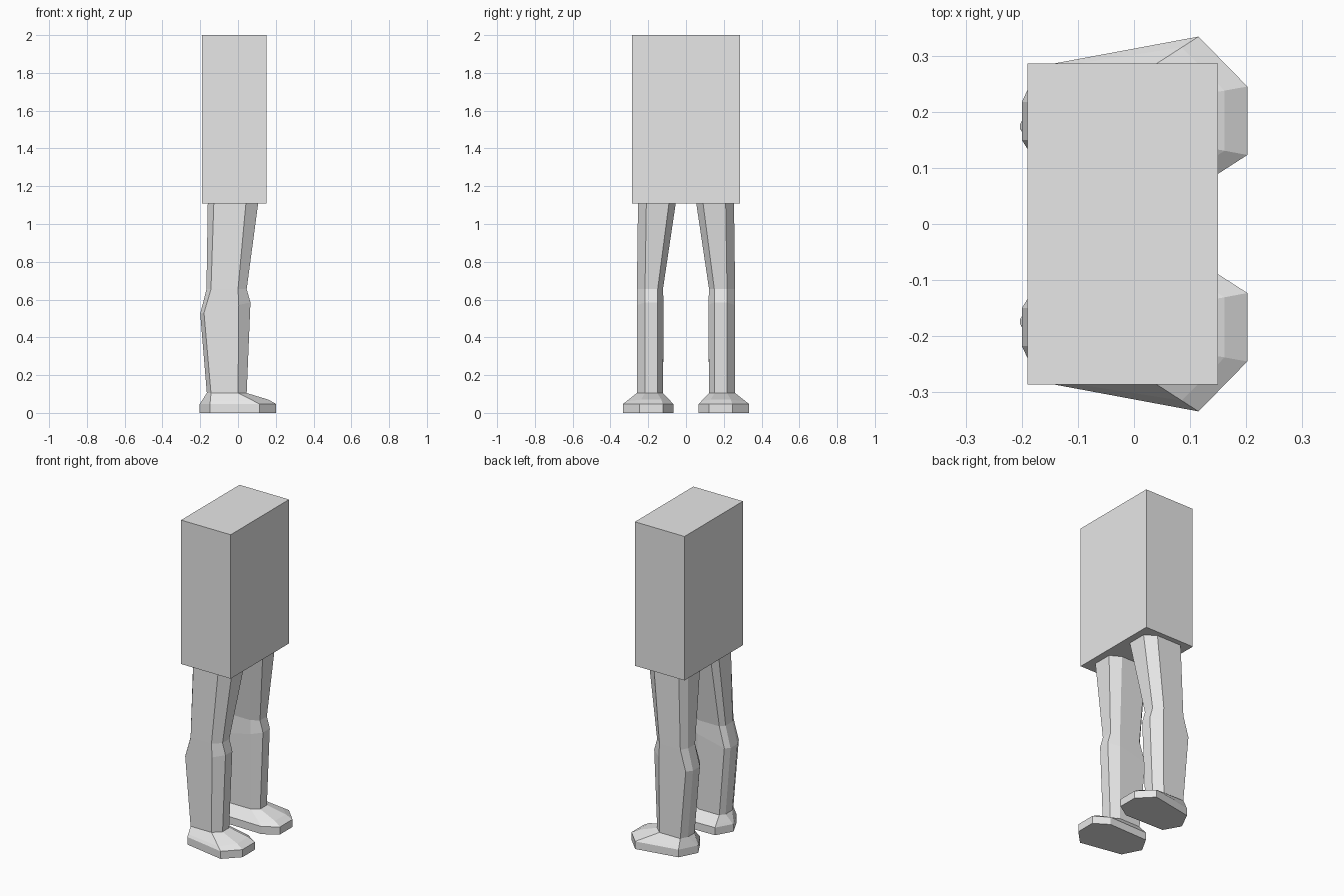
import bpy
import bmesh

cube = bpy.data.objects.get("Cube")
if cube:
    bpy.data.objects.remove(cube, do_unlink=True)

grey = bpy.data.materials.new("plain grey")
grey.use_nodes = True
grey.diffuse_color = (0.8, 0.8, 0.8, 1)
grey.node_tree.nodes["Principled BSDF"].inputs["Base Color"].default_value = (0.8, 0.8, 0.8, 1)


def finish(name, bm):
    bmesh.ops.recalc_face_normals(bm, faces=bm.faces[:])
    mesh = bpy.data.meshes.new(name)
    bm.to_mesh(mesh)
    bm.free()
    mesh.materials.append(grey)
    obj = bpy.data.objects.new(name, mesh)
    bpy.context.collection.objects.link(obj)
    return obj


def loft(name, rings, side):
    """Skin a stack of eight-point rings; side = -1 mirrors across y."""
    bm = bmesh.new()
    loops = [[bm.verts.new((x, y * side, z)) for x, y, z in ring] for ring in rings]
    for low, high in zip(loops, loops[1:]):
        for i in range(8):
            j = (i + 1) % 8
            bm.faces.new((low[i], low[j], high[j], high[i]))
    bm.faces.new(loops[0])
    bm.faces.new(loops[-1])
    return finish(name, bm)


def leg_ring(xs, ys, z_back, z_front):
    """Chamfered box section, ordered from the toe side round the outer side."""
    xb, xsb, xsf, xf = xs
    yi, yci, yco, yo = ys
    pts = [(xf, yco), (xsf, yo), (xsb, yo), (xb, yco),
           (xb, yci), (xsb, yi), (xsf, yi), (xf, yci)]
    return [(x, y, z_back + (z_front - z_back) * (x - xb) / (xf - xb)) for x, y in pts]


# Torso block
bm = bmesh.new()
bmesh.ops.create_cube(bm, size=1)
bmesh.ops.scale(bm, vec=(0.34, 0.572, 0.892), verts=bm.verts[:])
bmesh.ops.translate(bm, vec=(-0.02, 0, 1.554), verts=bm.verts[:])
finish("torso", bm)

# Leg sections: ankle, calf, knee, hip
ankle = leg_ring((-0.165, -0.143, 0.0, 0.046), (0.122, 0.152, 0.217, 0.26), 0.105, 0.105)
leg = [
    ankle,
    leg_ring((-0.2, -0.18, 0.004, 0.066), (0.118, 0.15, 0.217, 0.26), 0.525, 0.585),
    leg_ring((-0.167, -0.143, 0.0, 0.046), (0.122, 0.15, 0.217, 0.26), 0.655, 0.655),
    leg_ring((-0.16, -0.128, 0.042, 0.107), (0.054, 0.09, 0.21, 0.254), 1.112, 1.112),
]

# Foot outline with a pointed heel and a squared toe
outline = [(0.202, 0.245), (0.115, 0.334), (-0.148, 0.285), (-0.203, 0.178),
           (-0.203, 0.17), (-0.148, 0.073), (0.115, 0.067), (0.202, 0.123)]
sole = [(x, y, 0.0) for x, y in outline]
welt = [(x, y, 0.047) for x, y in outline]
# Instep ring, slightly raised over the toes
instep = []
for i, (a, b) in enumerate(zip(welt, ankle)):
    x, y, z = (p + (q - p) * 0.26 for p, q in zip(a, b))
    instep.append((x, y, z + (0.008 if i in (0, 7) else 0)))
foot = [sole, welt, instep, ankle]

for label, side in (("front", -1), ("back", 1)):
    loft(label + "_leg", leg, side)
    loft(label + "_foot", foot, side)
